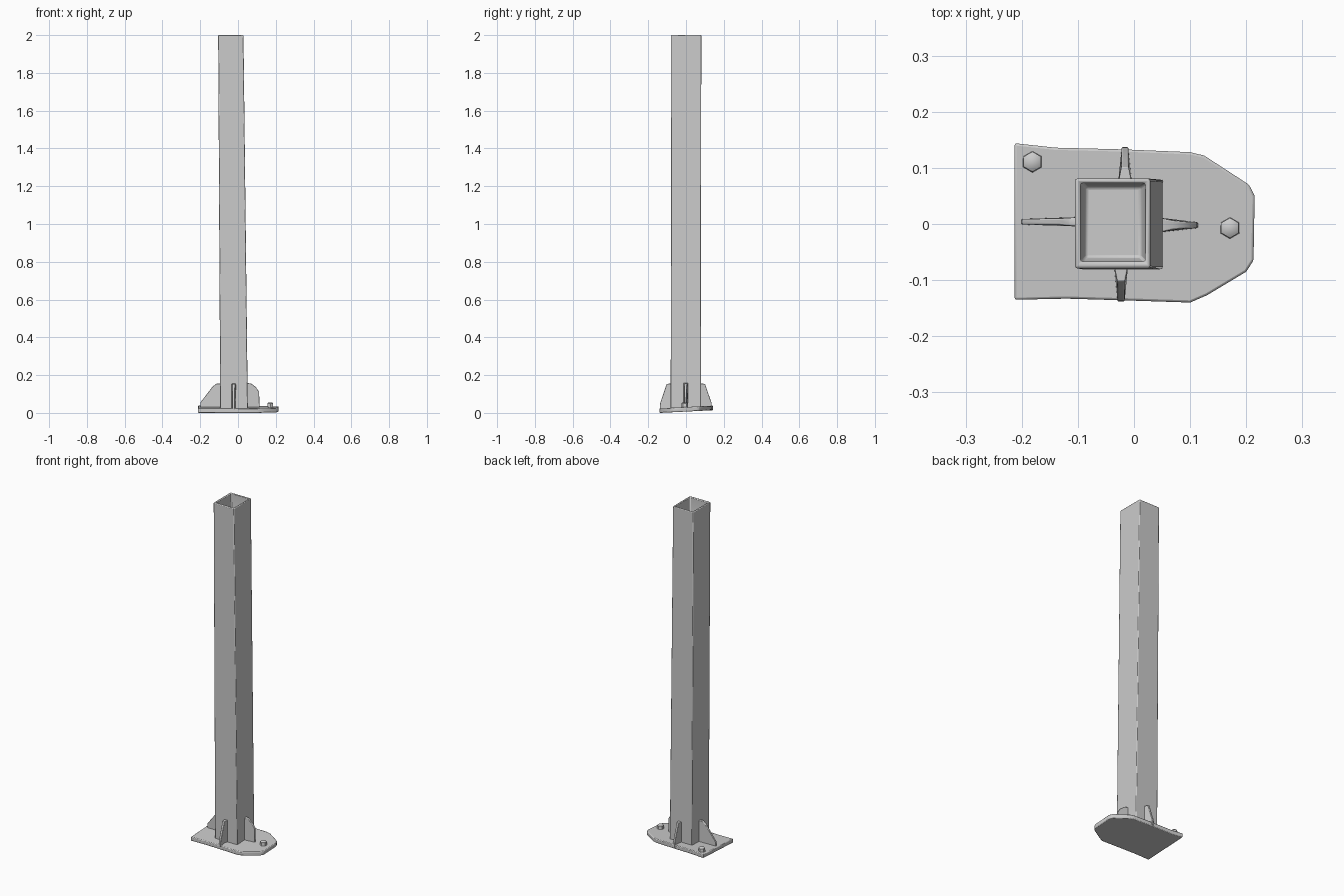
import bpy, bmesh, math

if "Cube" in bpy.data.objects:
    bpy.data.objects.remove(bpy.data.objects["Cube"])


def finish(name, bm, bevel=0.0, segments=2):
    bmesh.ops.recalc_face_normals(bm, faces=bm.faces)
    mesh = bpy.data.meshes.new(name)
    bm.to_mesh(mesh)
    bm.free()
    ob = bpy.data.objects.new(name, mesh)
    bpy.context.collection.objects.link(ob)
    if bevel:
        mod = ob.modifiers.new("soft_edges", "BEVEL")
        mod.width, mod.segments = bevel, segments
        mod.limit_method = "ANGLE"
    bpy.ops.object.select_all(action="DESELECT")
    ob.select_set(True)
    bpy.context.view_layer.objects.active = ob
    bpy.ops.object.shade_smooth_by_angle(angle=math.radians(40))
    return ob


def loft(name, rings, bevel=0.0):
    """Skin a list of equal-length vertex rings and cap both ends."""
    bm = bmesh.new()
    vs = [[bm.verts.new(p) for p in ring] for ring in rings]
    n = len(rings[0])
    for a, b in zip(vs, vs[1:]):
        for i in range(n):
            j = (i + 1) % n
            bm.faces.new((a[i], a[j], b[j], b[i]))
    bm.faces.new(vs[0][::-1])
    bm.faces.new(vs[-1])
    return finish(name, bm, bevel)


def rect(x0, x1, y0, y1, z):
    return [(x0, y0, z), (x1, y0, z), (x1, y1, z), (x0, y1, z)]


def ground(y):
    return 0.05 * (y + 0.14)      # the plate rises slightly to the back


# Square post, leaning slightly, with an open pocket at the top
loft("post", [
    rect(-0.094, 0.052, -0.081, 0.079, 0.02),
    rect(-0.105, 0.029, -0.079, 0.081, 2.0),
    rect(-0.095, 0.020, -0.067, 0.073, 2.0),
    rect(-0.093, 0.020, -0.067, 0.073, 1.87),
    rect(-0.085, 0.012, -0.059, 0.065, 1.85),
], 0.004)

# Base plate with a tapered nose
outline = [(-0.213, -0.135), (-0.12, -0.133), (-0.02, -0.136), (0.10, -0.14),
           (0.13, -0.127), (0.20, -0.085), (0.213, -0.065), (0.215, 0.05),
           (0.205, 0.07), (0.125, 0.122), (0.10, 0.128), (-0.02, 0.133),
           (-0.14, 0.136), (-0.213, 0.144)]
loft("base_plate", [[(x, y, ground(y) + h) for x, y in outline]
                    for h in (0.0, 0.024)], 0.004)


# Stiffening fins, thicker where they meet the post
def fin(name, origin, direction, profile, root, tip):
    (ox, oy), (dx, dy) = origin, direction
    far = max(r for r, z in profile)
    rings = []
    for side in (-1, 1):
        ring = []
        for r, z in profile:
            t = max(0.0, 1 - max(r, 0) / (0.4 * far))
            w = side * (tip + (root - tip) * t) / 2
            ring.append((ox + dx * r - dy * w, oy + dy * r + dx * w, z))
        rings.append(ring)
    loft(name, rings, 0.002)


fin("left_fin", (-0.094, 0.004), (-1, 0),
    [(-0.01, 0.02), (0.04, 0.02), (0.107, 0.02), (0.105, 0.055),
     (0.04, 0.14), (0.02, 0.155), (-0.01, 0.155)], 0.018, 0.010)
fin("right_fin", (0.050, -0.002), (1, 0),
    [(-0.01, 0.02), (0.025, 0.02), (0.064, 0.02), (0.062, 0.11),
     (0.045, 0.137), (0.02, 0.155), (-0.01, 0.16)], 0.028, 0.011)
short = [(-0.01, 0.02), (0.022, 0.02), (0.058, 0.02), (0.057, 0.05),
         (0.035, 0.115), (0.022, 0.154), (-0.01, 0.155)]
fin("back_fin", (-0.016, 0.079), (0, 1), short, 0.026, 0.012)
fin("front_fin", (-0.023, -0.080), (0, -1), short, 0.026, 0.013)

# Hexagonal bolt heads
for name, x, y in (("left_bolt", -0.181, 0.111), ("right_bolt", 0.171, -0.007)):
    base = ground(y) + 0.018
    rings = []
    for r, h in ((0.021, 0.0), (0.018, 0.009), (0.018, 0.026), (0.011, 0.031)):
        rings.append([(x + r * math.sin(i * math.pi / 3),
                       y + r * math.cos(i * math.pi / 3), base + h)
                      for i in range(6)])
    loft(name, rings)
